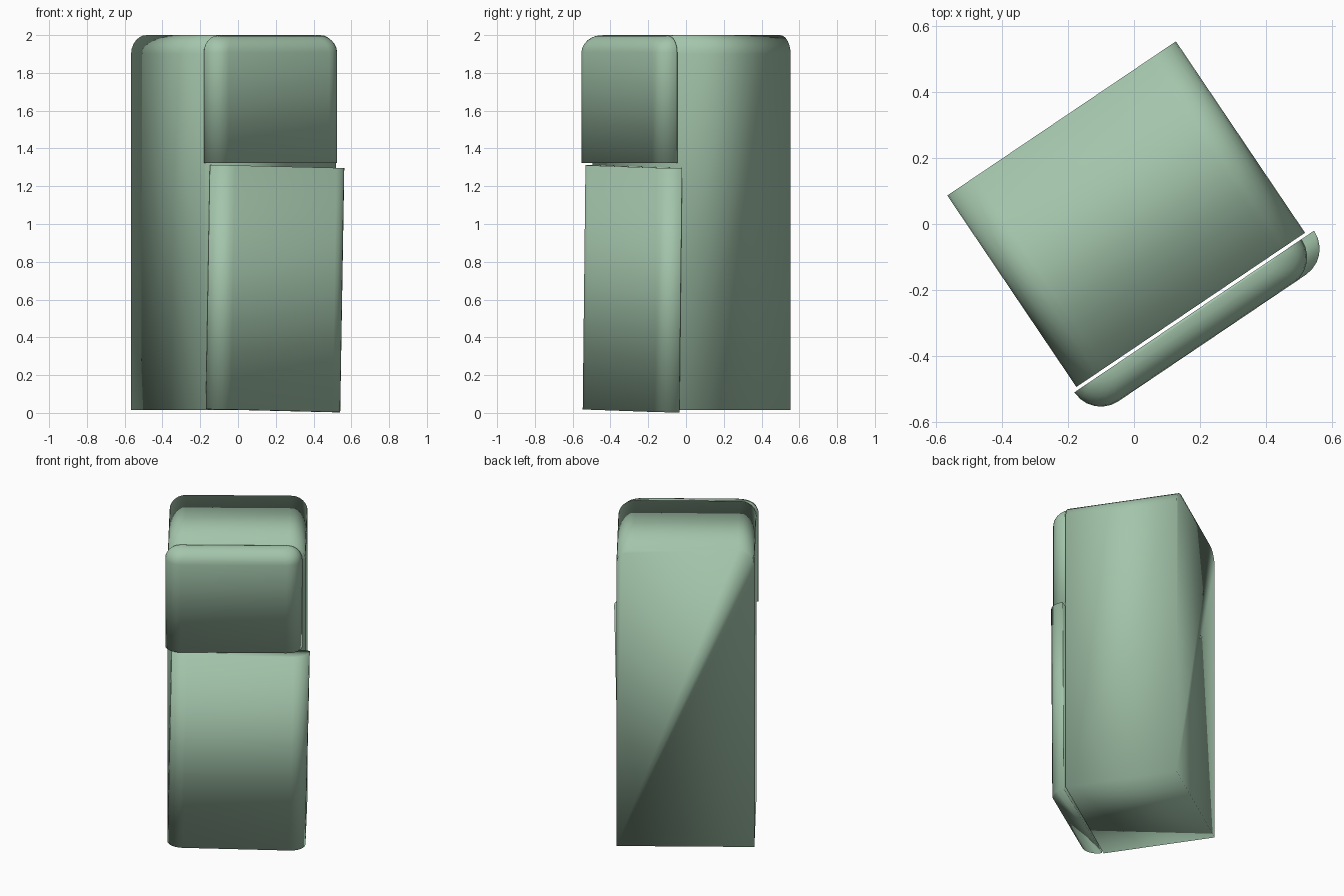
import bpy, bmesh
from math import sin, cos, pi, radians
from mathutils import Matrix

if "Cube" in bpy.data.objects:
    bpy.data.objects.remove(bpy.data.objects["Cube"])

TURN = Matrix.Rotation(radians(34), 4, 'Z')   # whole cabinet is turned on the floor

# Sage green paint
paint = bpy.data.materials.new("sage_paint")
paint.diffuse_color = (0.37, 0.56, 0.41, 1)
paint.use_nodes = True
paint.node_tree.nodes["Principled BSDF"].inputs["Base Color"].default_value = paint.diffuse_color


def arc(cx, cy, r, a0, a1, n=6):
    return [(cx + r * cos(a0 + (a1 - a0) * i / n), cy + r * sin(a0 + (a1 - a0) * i / n))
            for i in range(n + 1)]


def loft(name, rings, matrix):
    """Skin a stack of equal-length rings, cap both ends, shade smooth."""
    bm = bmesh.new()
    rows = [[bm.verts.new(p) for p in ring] for ring in rings]
    n = len(rows[0])
    for a, b in zip(rows, rows[1:]):
        for i in range(n):
            j = (i + 1) % n
            bm.faces.new((a[i], a[j], b[j], b[i]))
    bm.faces.new(rows[0][::-1])
    bm.faces.new(rows[-1])
    bmesh.ops.recalc_face_normals(bm, faces=bm.faces[:])
    for f in bm.faces:
        f.smooth = True
    me = bpy.data.meshes.new(name)
    bm.to_mesh(me)
    bm.free()
    me.materials.append(paint)
    ob = bpy.data.objects.new(name, me)
    bpy.context.collection.objects.link(ob)
    ob.matrix_world = matrix
    return ob


def door(name, half, height, top_r, matrix, depth=0.097, r=0.095):
    """Slab with rounded front side edges and optionally a rounded top edge."""
    h = height / 2
    levels = [(-h, half, 1)]
    if top_r:
        for i in range(7):
            a = i / 6 * pi / 2
            levels.append((h - top_r + top_r * sin(a), half - top_r + top_r * cos(a),
                           0.1 + 0.9 * cos(a)))
    else:
        levels.append((h, half, 1))
    rings = []
    for z, w, k in levels:
        section = ([(-w, 0)] + arc(-w + r, -depth + r, r, pi, 1.5 * pi)
                   + arc(w - r, -depth + r, r, 1.5 * pi, 2 * pi) + [(w, 0)])
        rings.append([(x, y * k, z) for x, y in section])
    return loft(name, rings, matrix)


# Cabinet body: arched-shoulder profile extruded front to back
W, R, TOP, BOT = 0.418, 0.1, 2.0, 0.015
profile = ([(-W, BOT), (W, BOT)] + arc(W - R, TOP - R, R, 0, pi / 2)
           + arc(-W + R, TOP - R, R, pi / 2, pi))
loft("cabinet_body", [[(x - 0.003, y, z) for x, z in profile] for y in (-0.312, 0.388)], TURN)

# Upper door, slightly shifted sideways
door("upper_door", 0.415, 0.675, 0.09, TURN @ Matrix.Translation((-0.02, -0.322, 1.6605)))

# Lower door, hanging slightly crooked
door("lower_door", 0.419, 1.293, 0,
     TURN @ Matrix.Translation((0.009, -0.322, 0.6575)) @ Matrix.Rotation(radians(1.15), 4, 'Y'))
